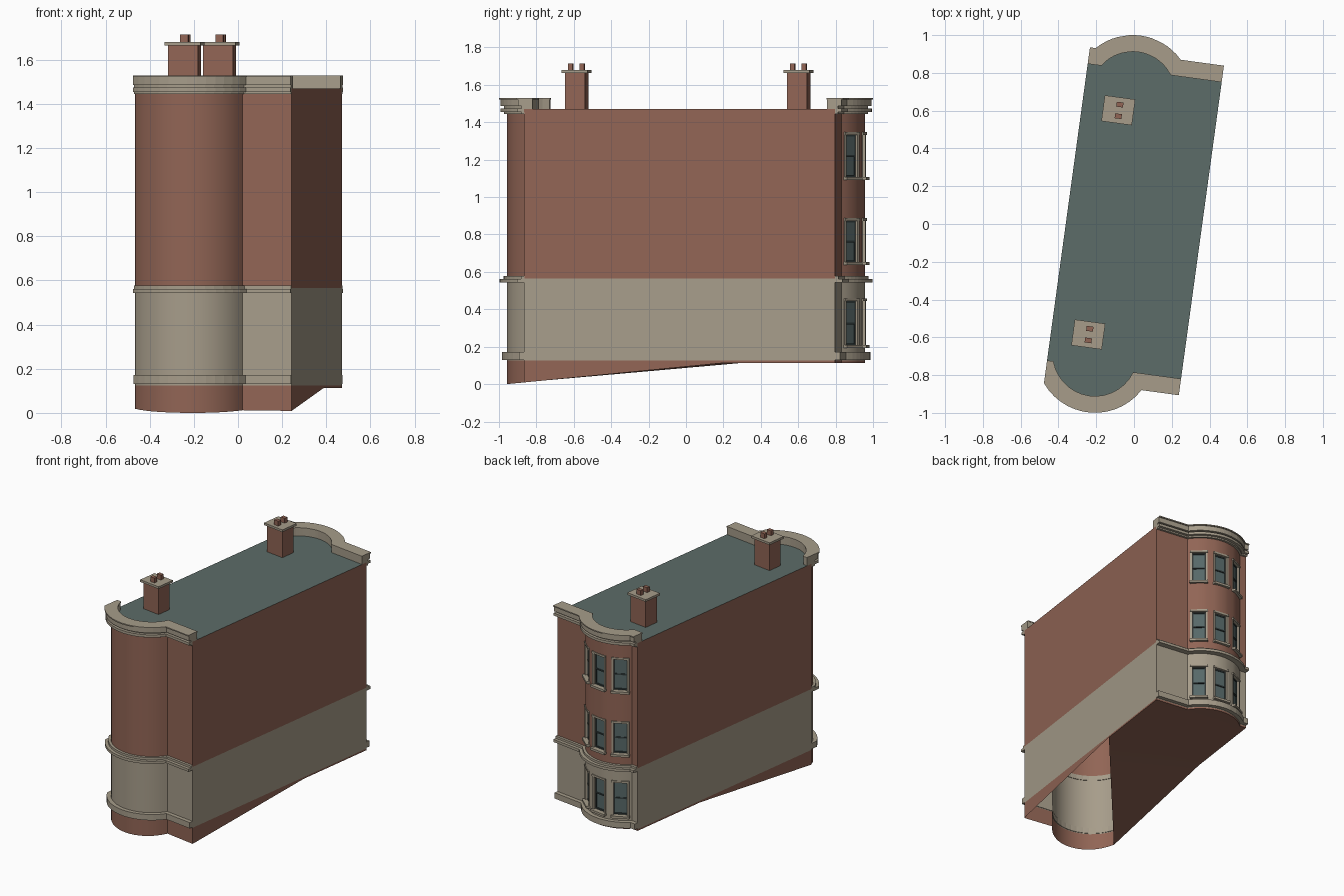
import bpy, bmesh, math
from mathutils import Matrix, Vector

if "Cube" in bpy.data.objects:
    bpy.data.objects.remove(bpy.data.objects["Cube"])

TURN = Matrix.Rotation(math.radians(-7.8), 4, 'Z')   # plan is turned on the grid
HALF, R, TOP = 0.358, 0.27, 1.47
STONE_LO, STONE_HI = 0.125, 0.565
# bow centre (a, b), flat wall distance, side sign
FRONT = (-0.111, 0.709, 0.824, -1)
BACK = (-0.100, 0.681, 0.853, 1)
WIN_ANGLES, WIN_HALF = (124, 90, 56), 11.5
WIN_Z = [(0.20, 0.45), (0.645, 0.88), (1.10, 1.34)]


def material(name, rgb):
    m = bpy.data.materials.new(name)
    m.diffuse_color = (*rgb, 1)
    m.use_nodes = True
    m.node_tree.nodes["Principled BSDF"].inputs["Base Color"].default_value = m.diffuse_color
    return m


BRICK = material("red_brick", (0.285, 0.130, 0.091))
SAND = material("pale_stone", (0.385, 0.335, 0.255))
SLATE = material("roof_green_grey", (0.107, 0.150, 0.138))
GLASS = material("window_glass", (0.095, 0.140, 0.140))
SASH = material("dark_sash", (0.035, 0.050, 0.050))


def finish(name, bm, mats, smooth=False):
    bm.transform(TURN)
    me = bpy.data.meshes.new(name)
    bm.to_mesh(me)
    bm.free()
    for m in mats:
        me.materials.append(m)
    ob = bpy.data.objects.new(name, me)
    bpy.context.collection.objects.link(ob)
    if smooth:
        bpy.ops.object.select_all(action='DESELECT')
        ob.select_set(True)
        bpy.context.view_layer.objects.active = ob
        bpy.ops.object.shade_smooth_by_angle(angle=math.radians(30))
    return ob


def outline(end, d=0.0):
    """Plan line of one end, left to right, pushed outwards by d."""
    ca, cb, flat, sign = end
    r, h = R + d, flat + d - cb
    left = max(ca - math.sqrt(r * r - h * h), -HALF)
    t0, t1 = math.acos((left - ca) / r), math.asin(h / r)
    if sign > 0:   # rear bow has divisions at the window edges
        mid = [math.radians(c + k * WIN_HALF / 2) for c in WIN_ANGLES for k in (2, 1, 0, -1, -2)]
        ts = [t0] + mid + [t1]
    else:
        ts = [t0 + (t1 - t0) * i / 14 for i in range(15)]
    arc = [(ca + r * math.cos(t), cb + r * math.sin(t)) for t in ts]
    first = (-HALF, flat + d) if left > -HALF + 1e-6 else arc[0]
    return [(a, sign * b) for a, b in [first] + arc + [(HALF, flat + d)]]


def band(name, end, d_out, d_in, z0, z1):
    bm = bmesh.new()
    rings = []
    for (ao, bo), (ai, bi) in zip(outline(end, d_out), outline(end, d_in)):
        rings.append([bm.verts.new(p) for p in
                      ((ao, bo, z0), (ao, bo, z1), (ai, bi, z1), (ai, bi, z0))])
    for p, q in zip(rings, rings[1:]):
        for k in range(4):
            bm.faces.new((p[k], p[(k + 1) % 4], q[(k + 1) % 4], q[k]))
    bm.faces.new(rings[0])
    bm.faces.new(rings[-1][::-1])
    bmesh.ops.remove_doubles(bm, verts=bm.verts, dist=1e-4)
    bmesh.ops.recalc_face_normals(bm, faces=bm.faces)
    finish(name, bm, [SAND])


def add_box(bm, frame, centre, size, mat=0):
    m = frame @ Matrix.Translation(centre) @ Matrix.Diagonal((*size, 1))
    new = bmesh.ops.create_cube(bm, size=1, matrix=m)["verts"]
    for f in {f for v in new for f in v.link_faces}:
        f.material_index = mat


def dedupe(pts):
    return [p for i, p in enumerate(pts) if i == 0 or (Vector(p) - Vector(pts[i - 1])).length > 1e-4]


# Walls, roof and partly open underside
KINK = 0.25
f_pts, b_pts = dedupe(outline(FRONT)), dedupe(outline(BACK))[::-1]
loop = f_pts + [(HALF, KINK)] + b_pts + [(-HALF, KINK)]
levels = sorted([STONE_LO, STONE_HI, TOP] + [z for w in WIN_Z for z in w])


def ground(a, b):
    y = (TURN @ Vector((a, b, 0))).y
    return min(0.113, max(0.0, (y + 0.957) * 0.098))


def is_window(p, q, z):
    a, b = (p[0] + q[0]) / 2, (p[1] + q[1]) / 2
    t = math.degrees(math.atan2(b - BACK[1], a - BACK[0]))
    return (b > BACK[2] and any(abs(t - c) < WIN_HALF for c in WIN_ANGLES)
            and any(lo < z < hi for lo, hi in WIN_Z))


bm = bmesh.new()
rows = [[bm.verts.new((a, b, ground(a, b))) for a, b in loop]]
rows += [[bm.verts.new((a, b, z)) for a, b in loop] for z in levels]
n = len(loop)
for k in range(len(levels)):
    zm = (levels[k] + (levels[k - 1] if k else 0.1)) / 2
    for i in range(n):
        j = (i + 1) % n
        if is_window(loop[i], loop[j], zm):
            continue
        f = bm.faces.new((rows[k][i], rows[k][j], rows[k + 1][j], rows[k + 1][i]))
        f.material_index = 1 if STONE_LO < zm < STONE_HI else 0
bm.faces.new(rows[-1]).material_index = 2
kr = len(f_pts)
bm.faces.new(rows[0][kr:][::-1])
bm.faces.new((rows[0][-1], rows[0][kr], rows[0][0]))
bmesh.ops.delete(bm, geom=[v for v in bm.verts if not v.link_faces], context='VERTS')
finish("walls_and_roof", bm, [BRICK, SAND, SLATE], smooth=True)

# Stone courses and parapet at each end
for label, end in (("front", FRONT), ("back", BACK)):
    band(label + "_base_course", end, 0.028, -0.004, 0.13, 0.172)
    band(label + "_storey_course", end, 0.040, -0.004, 0.543, 0.562)
    band(label + "_storey_fillet", end, 0.018, -0.004, 0.562, 0.578)
    band(label + "_eaves_course", end, 0.036, -0.004, 1.455, 1.474)
    band(label + "_eaves_fillet", end, 0.016, -0.004, 1.445, 1.455)
    band(label + "_parapet_neck", end, 0.016, -0.044, 1.470, 1.486)
    band(label + "_parapet", end, 0.034, -0.044, 1.486, 1.522)
    band(label + "_parapet_lip", end, 0.042, -0.046, 1.522, 1.530)

# Sash windows round the rear bow
half_w = R * math.sin(math.radians(WIN_HALF))
face = R * math.cos(math.radians(WIN_HALF))
for lo, hi in WIN_Z:
    for c in WIN_ANGLES:
        frame = (Matrix.Translation((BACK[0], BACK[1], 0))
                 @ Matrix.Rotation(math.radians(c - 90), 4, 'Z'))
        bm = bmesh.new()
        zc, h, w = (lo + hi) / 2, hi - lo, 2 * half_w
        # stone reveal, lintel and sill
        for s in (-1, 1):
            add_box(bm, frame, (s * (half_w - 0.002), face - 0.014, zc), (0.014, 0.034, h))
        add_box(bm, frame, (0, face - 0.010, hi), (w + 0.012, 0.036, 0.014))
        add_box(bm, frame, (0, face - 0.004, lo), (w + 0.016, 0.052, 0.016))
        # glass, upper pane slightly forward
        add_box(bm, frame, (0, face - 0.022, zc), (w, 0.006, h), 1)
        add_box(bm, frame, (0, face - 0.018, zc + h / 4), (w, 0.006, h / 2), 1)
        # sash bars
        for s in (-1, 1):
            add_box(bm, frame, (s * (half_w - 0.012), face - 0.018, zc), (0.007, 0.012, h), 2)
        for z in (lo + 0.012, zc, hi - 0.011):
            add_box(bm, frame, (0, face - 0.018, z), (w - 0.02, 0.014, 0.010), 2)
        finish("back_window", bm, [SAND, GLASS, SASH])

# Chimneys with cap and two pots
for label, x, y in (("front", -0.242, -0.585), ("back", -0.083, 0.602)):
    frame = Matrix.Translation(TURN.inverted() @ Vector((x, y, 0)))
    bm = bmesh.new()
    add_box(bm, frame, (0, 0, 1.565), (0.136, 0.108, 0.20))
    add_box(bm, frame, (0, 0, 1.672), (0.163, 0.138, 0.016), 1)
    for s in (-1, 1):
        add_box(bm, frame, (0.004, s * 0.031, 1.697), (0.036, 0.026, 0.036))
    finish(label + "_chimney", bm, [BRICK, SAND])
